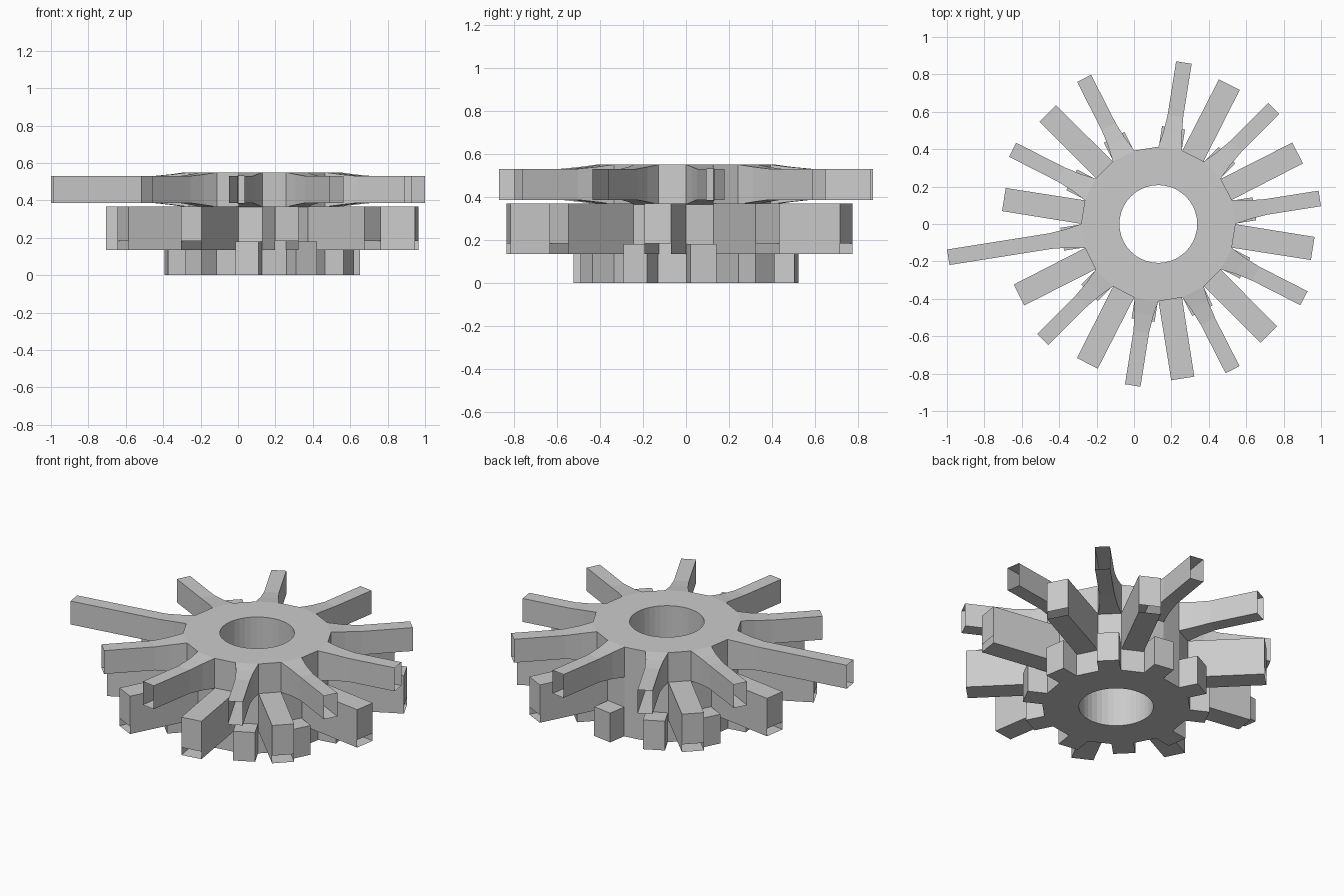
import bpy, bmesh
from math import sin, cos, radians

if "Cube" in bpy.data.objects:
    bpy.data.objects.remove(bpy.data.objects["Cube"])

CX = 0.13          # hub axis, off-centre because one spoke is long
R = 0.413          # hub corner radius
APO = R * cos(radians(9))


def finish(name, bm):
    bmesh.ops.recalc_face_normals(bm, faces=bm.faces[:])
    me = bpy.data.meshes.new(name)
    bm.to_mesh(me)
    bm.free()
    ob = bpy.data.objects.new(name, me)
    bpy.context.collection.objects.link(ob)
    return ob


def hub(name, z0, z1, hole, n=40):
    """20-sided hub with a round bore; odd points sit on the side midpoints."""
    bm = bmesh.new()
    loops = []
    for inner, z in ((0, z0), (0, z1), (1, z1), (1, z0)):
        ring = []
        for i in range(n):
            a = radians(360 / n * i)
            r = hole if inner else (R if i % 2 == 0 else APO)
            ring.append(bm.verts.new((CX + r * cos(a), r * sin(a), z)))
        loops.append(ring)
    for k in range(4):
        a, b = loops[k], loops[(k + 1) % 4]
        for i in range(n):
            j = (i + 1) % n
            bm.faces.new((a[i], a[j], b[j], b[i]))
    return finish(name, bm)


def spoke(name, angle, sections, cap=None):
    """Loft rectangles (radius, half width, z low, z high) outwards.
    cap = lower edge of the end plate, or None for an open end."""
    bm = bmesh.new()
    a = radians(angle)

    def vert(r, w, z):
        return bm.verts.new((CX + r * cos(a) - w * sin(a),
                             r * sin(a) + w * cos(a), z))
    rings = [[vert(r, -w, lo), vert(r, w, lo), vert(r, w, hi), vert(r, -w, hi)]
             for r, w, lo, hi in sections]
    for p, q in zip(rings, rings[1:]):
        for i in range(4):
            j = (i + 1) % 4
            bm.faces.new((p[i], p[j], q[j], q[i]))
    if cap is not None:
        r, w, lo, hi = sections[-1]
        if cap <= lo:
            bm.faces.new(rings[-1])
        else:
            bm.faces.new((vert(r, -w, cap), vert(r, w, cap),
                          rings[-1][2], rings[-1][3]))
    return finish(name, bm)


# central hub with bore
hub("hub", 0.0, 0.55, 0.208)

for k in range(10):
    ang = 9 + 36 * k
    # upper spokes: flared root, open tip, one extra long
    tip = 1.137 if k == 5 else 0.874
    spoke(f"upper_spoke_{k}", ang, [
        (APO, 0.0646, 0.365, 0.55),
        (0.49, 0.050, 0.376, 0.539),
        (0.585, 0.042, 0.386, 0.53),
        (tip, 0.042, 0.386, 0.53)])
    # short bottom teeth
    spoke(f"lower_tooth_{k}", ang, [
        (APO, 0.062, 0.0, 0.18),
        (0.52, 0.062, 0.0, 0.18)], cap=0.0)
    # middle spokes between them, one missing at the back
    if ang + 18 != 99:
        spoke(f"middle_spoke_{k}", ang + 18, [
            (APO, 0.0635, 0.135, 0.368),
            (0.836, 0.0625, 0.135, 0.368)], cap=0.182)

# upper plate underside between the spokes
hub("upper_plate", 0.365, 0.5495, 0.209)
